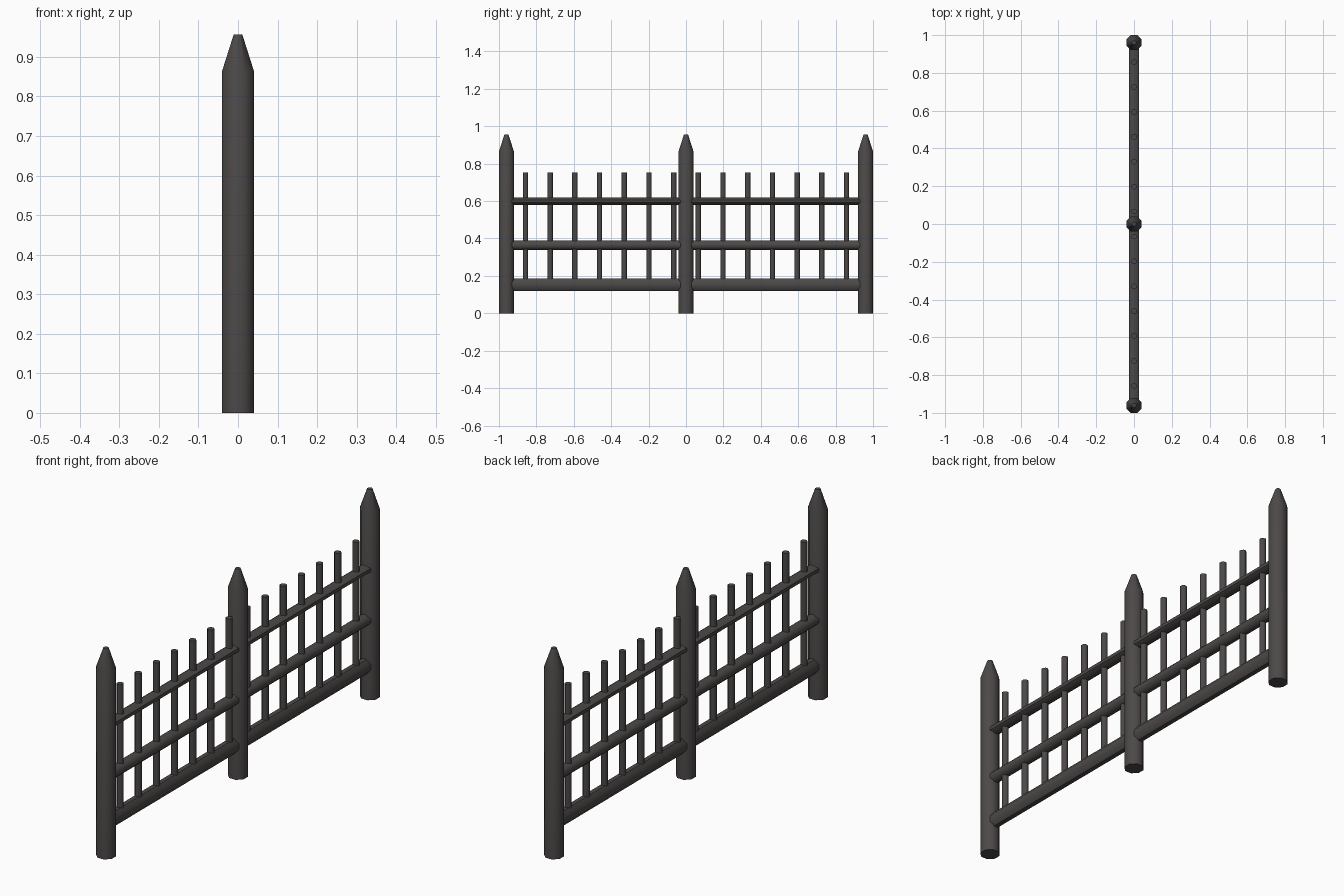
import bpy, bmesh, math

if "Cube" in bpy.data.objects:
    bpy.data.objects.remove(bpy.data.objects["Cube"])

iron = bpy.data.materials.new("dark iron grey")
iron.diffuse_color = (0.072, 0.066, 0.064, 1)
iron.use_nodes = True
iron.node_tree.nodes["Principled BSDF"].inputs["Base Color"].default_value = iron.diffuse_color


def lathe(name, rings, sides, sx=1.0, sy=1.0, loc=(0, 0, 0), rot=(0, 0, 0)):
    """Capped prism from (radius, height) rings, flat sides facing the axes."""
    bm = bmesh.new()
    loops = []
    for r, h in rings:
        loops.append([bm.verts.new((
            sx * r * math.cos(2 * math.pi * (i + 0.5) / sides),
            sy * r * math.sin(2 * math.pi * (i + 0.5) / sides), h))
            for i in range(sides)])
    for a, b in zip(loops, loops[1:]):
        for i in range(sides):
            j = (i + 1) % sides
            bm.faces.new((a[i], a[j], b[j], b[i]))
    bm.faces.new(loops[0][::-1])
    bm.faces.new(loops[-1])
    bmesh.ops.recalc_face_normals(bm, faces=bm.faces)
    mesh = bpy.data.meshes.new(name)
    bm.to_mesh(mesh)
    bm.free()
    mesh.materials.append(iron)
    ob = bpy.data.objects.new(name, mesh)
    bpy.context.collection.objects.link(ob)
    ob.location, ob.rotation_euler = loc, rot
    bpy.ops.object.select_all(action='DESELECT')
    ob.select_set(True)
    bpy.context.view_layer.objects.active = ob
    bpy.ops.object.shade_smooth_by_angle(angle=math.radians(50))
    return ob


K = 1 / math.cos(math.pi / 8)  # flat-to-flat correction for octagons

# Three pointed posts
for y in (-0.96, 0, 0.96):
    lathe("post", [(0.04 * K, 0), (0.04 * K, 0.865), (0.011 * K, 0.956)], 8,
          loc=(0, y, 0))

# Three rails per panel, running along y between the post centres
for label, z, height in (("bottom_rail", 0.153, 0.068),
                         ("middle_rail", 0.365, 0.051),
                         ("top_rail", 0.599, 0.038)):
    for start in (-0.945, 0.015):
        # local z maps to +y, local y maps to -z
        lathe(label, [(K, 0), (K, 0.93)], 8, sx=0.026, sy=height / 2,
              loc=(0, start, z), rot=(-math.pi / 2, 0, 0))

# Evenly spaced pickets, rising from inside the bottom rail
for i in range(14):
    lathe("picket", [(0.0142 * K, 0.15), (0.0142 * K, 0.753)], 8,
          loc=(0, -0.858 + i * 0.132, 0))
